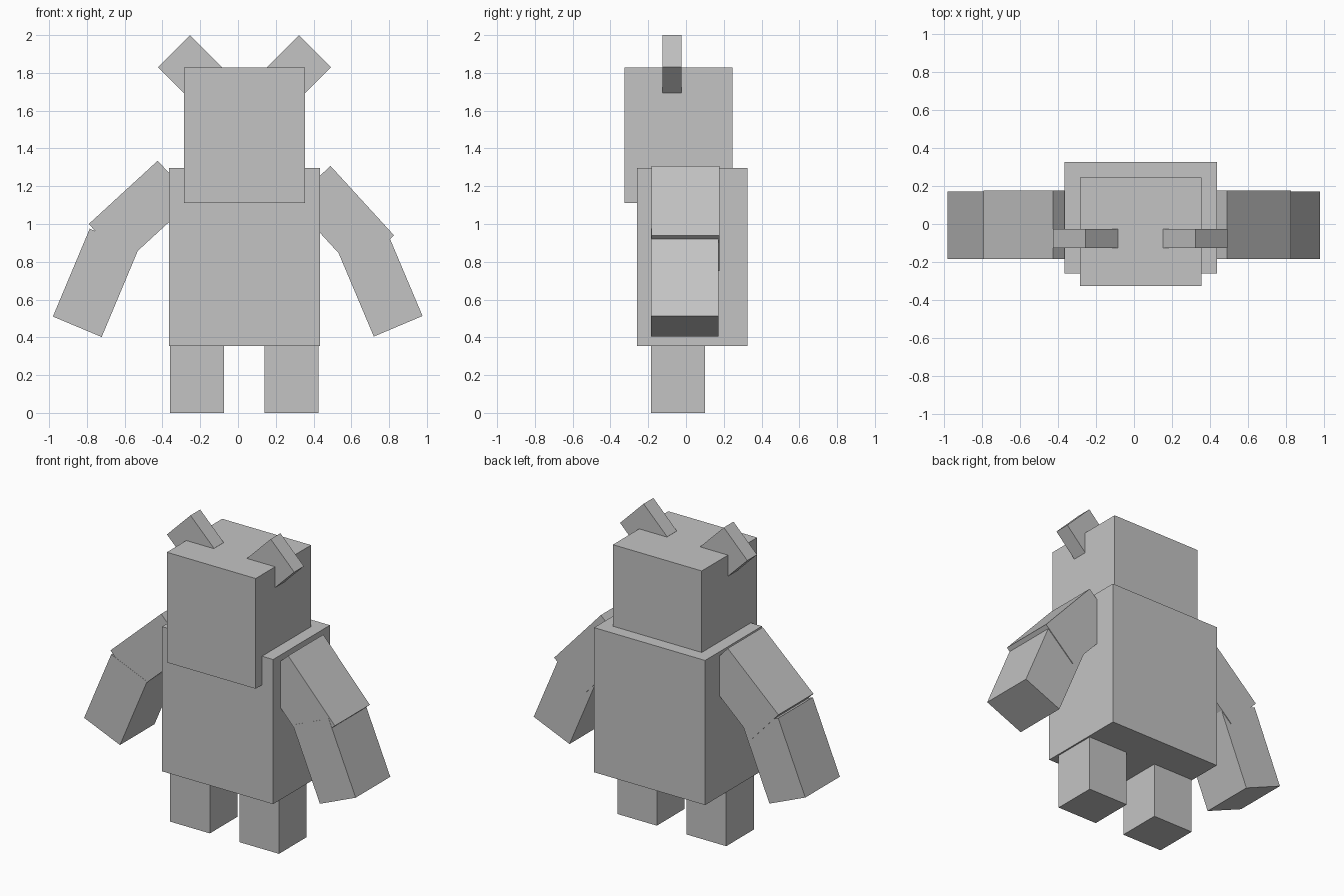
import bpy, math
from mathutils import Vector

cube = bpy.data.objects.get("Cube")
if cube:
    bpy.data.objects.remove(cube, do_unlink=True)

grey = bpy.data.materials.new("plain grey")
grey.use_nodes = True
GREY = (0.55, 0.55, 0.55, 1)
grey.diffuse_color = GREY
grey.node_tree.nodes["Principled BSDF"].inputs["Base Color"].default_value = GREY


def box(name, x, y, z, angle=0.0):
    """Box from x, y and z ranges, turned about the y axis through its centre."""
    ranges = (x, y, z)
    centre = [(a + b) / 2 for a, b in ranges]
    bpy.ops.mesh.primitive_cube_add(size=1, location=centre)
    ob = bpy.context.object
    ob.name = name
    ob.scale = [b - a for a, b in ranges]
    ob.rotation_euler.y = angle
    ob.data.materials.append(grey)
    return ob


def limb(name, start, end, width, y, side):
    """Turned box whose outer edge runs from start to end in the xz plane."""
    a, b = Vector(start), Vector(end)
    along = b - a
    inward = Vector((along.y, -along.x)).normalized() * side
    mid = (a + b) / 2 + inward * width / 2
    half = along.length / 2
    return box(name, (mid.x - half, mid.x + half), y,
               (mid.y - width / 2, mid.y + width / 2),
               -math.atan2(along.y, along.x))


# Body and head
box("body", (-0.365, 0.435), (-0.26, 0.325), (0.355, 1.297))
box("head", (-0.285, 0.355), (-0.325, 0.245), (1.11, 1.828))

# Legs
for name, x in (("right_leg", (-0.36, -0.073)), ("left_leg", (0.14, 0.425))):
    box(name, x, (-0.185, 0.1), (0, 0.37))

# Ears: square plates standing on a corner
for name, cx in (("right_ear", -0.255), ("left_ear", 0.323)):
    box(name, (cx - 0.12, cx + 0.12), (-0.125, -0.025), (1.71, 1.95), math.pi / 4)

# Arms
UPPER_Y, FORE_Y = (-0.183, 0.177), (-0.184, 0.172)
limb("right_upper_arm", (-0.425, 1.335), (-0.79, 1.0), 0.28, UPPER_Y, -1)
limb("right_forearm", (-0.785, 0.975), (-0.98, 0.51), 0.28, FORE_Y, -1)
limb("left_upper_arm", (0.49, 1.307), (0.826, 0.94), 0.28, UPPER_Y, 1)
limb("left_forearm", (0.782, 0.975), (0.977, 0.513), 0.28, FORE_Y, 1)
